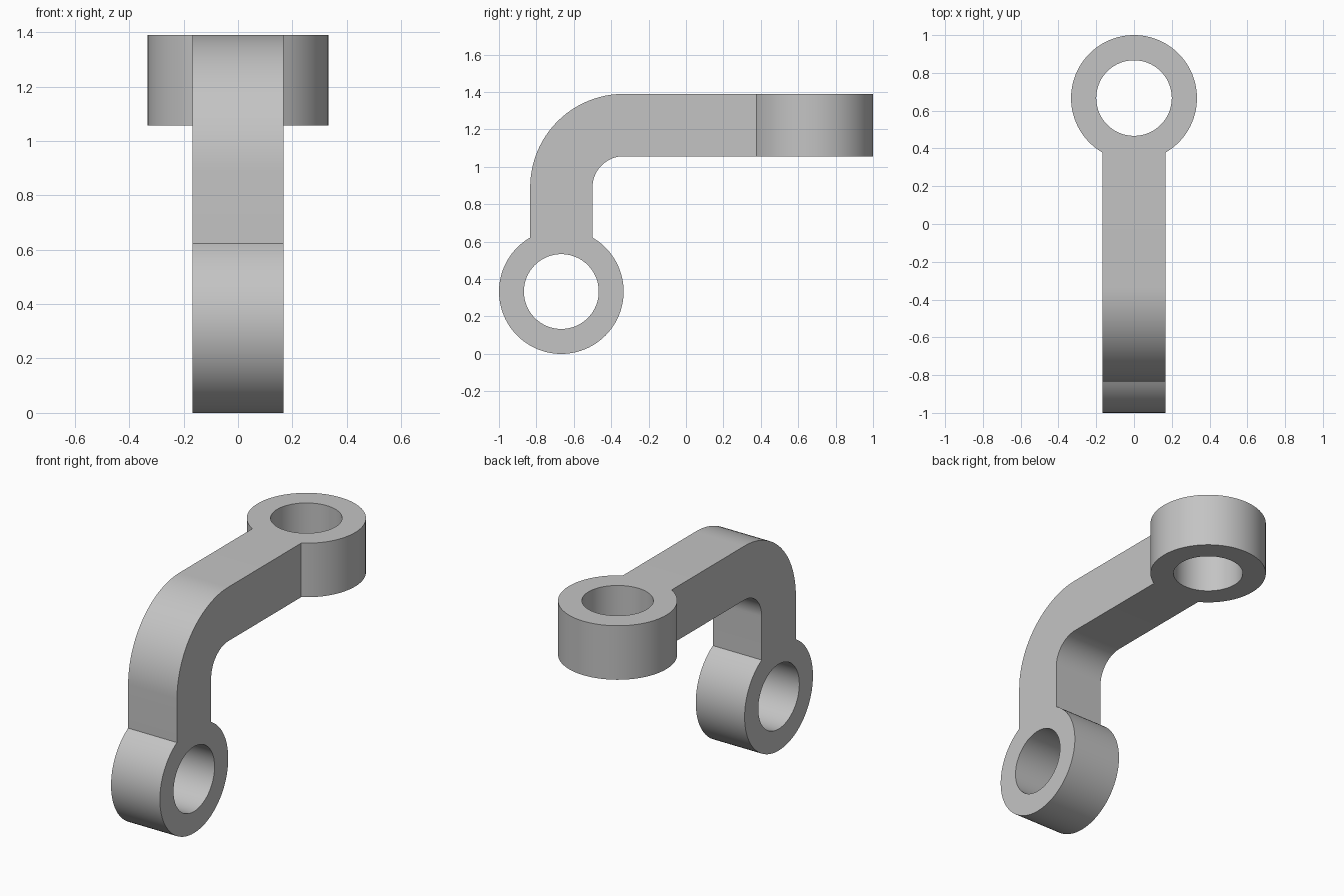
import bpy
import bmesh
from math import sin, cos, pi, sqrt
from mathutils import Vector

cube = bpy.data.objects.get("Cube")
if cube:
    bpy.data.objects.remove(cube, do_unlink=True)

HALF = 1 / 6            # half thickness of arm and eyelets
OUTER, HOLE = 1 / 3, 0.2
BEND_Y, BEND_Z = -1 / 3, 0.89
SEGS = 96
NECK = SEGS // 12       # segments from the arm axis to the neck corner (30 degrees)
X, Y, Z = Vector((1, 0, 0)), Vector((0, 1, 0)), Vector((0, 0, 1))


def eyelet(bm, centre, toward, axis):
    """Ring with an open flat neck where the arm joins it."""
    side = axis.cross(toward)

    def loop(radius, offset):
        return [bm.verts.new(centre + axis * offset + radius *
                (toward * cos(2 * pi * i / SEGS) + side * sin(2 * pi * i / SEGS)))
                for i in range(SEGS)]

    in_a, in_b = loop(HOLE, -HALF), loop(HOLE, HALF)
    out_a, out_b = loop(OUTER, -HALF), loop(OUTER, HALF)
    for i in range(SEGS):
        j = (i + 1) % SEGS
        bm.faces.new((in_a[i], in_a[j], in_b[j], in_b[i]))
        if NECK <= i < SEGS - NECK:
            bm.faces.new((out_a[i], out_a[j], out_b[j], out_b[i]))
            bm.faces.new((in_a[i], in_a[j], out_a[j], out_a[i]))
            bm.faces.new((in_b[i], in_b[j], out_b[j], out_b[i]))
    # flat cheeks between the hole and the neck
    for inner, outer in ((in_a, out_a), (in_b, out_b)):
        bm.faces.new([outer[-NECK], outer[NECK]] +
                     [inner[k] for k in range(NECK, -NECK - 1, -1)])
        unused = [outer[k] for k in range(1 - NECK, NECK)]
        bmesh.ops.delete(bm, geom=unused, context='VERTS')


def arm(bm, start_z, end_y, steps=24):
    """Square bar swept up, round the bend and back."""
    def station(y, z, dy, dz):
        return [bm.verts.new((x, y + s * dy, z + s * dz))
                for x, s in ((-HALF, 1), (HALF, 1), (HALF, -1), (-HALF, -1))]

    mid = OUTER                     # bend radius of the centre line
    rows = [station(BEND_Y - mid, start_z, -HALF, 0)]
    for i in range(steps + 1):
        a = pi - i * pi / 2 / steps
        rows.append(station(BEND_Y + mid * cos(a), BEND_Z + mid * sin(a),
                            HALF * cos(a), HALF * sin(a)))
    rows.append(station(end_y, BEND_Z + mid, 0, HALF))
    for r, s in zip(rows, rows[1:]):
        for k in range(4):
            m = (k + 1) % 4
            bm.faces.new((r[k], r[m], s[m], s[k]))


# Build the link as one welded solid
bm = bmesh.new()
neck = sqrt(OUTER ** 2 - HALF ** 2)
low = Vector((0, -2 / 3, OUTER))
high = Vector((0, 2 / 3, BEND_Z + OUTER))
eyelet(bm, low, Z, X)
eyelet(bm, high, -Y, Z)
arm(bm, low.z + neck, high.y - neck)
bmesh.ops.remove_doubles(bm, verts=bm.verts, dist=0.0005)
bmesh.ops.recalc_face_normals(bm, faces=bm.faces)
mesh = bpy.data.meshes.new("bent_link_arm")
bm.to_mesh(mesh)
bm.free()

# Plain grey finish
grey = bpy.data.materials.new("plain_grey")
grey.use_nodes = True
colour = (0.55, 0.55, 0.55, 1)
grey.diffuse_color = colour
grey.node_tree.nodes["Principled BSDF"].inputs["Base Color"].default_value = colour
mesh.materials.append(grey)

link = bpy.data.objects.new("bent_link_arm", mesh)
bpy.context.collection.objects.link(link)
bpy.ops.object.select_all(action='DESELECT')
link.select_set(True)
bpy.context.view_layer.objects.active = link
bpy.ops.object.shade_smooth_by_angle(angle=pi / 6)
